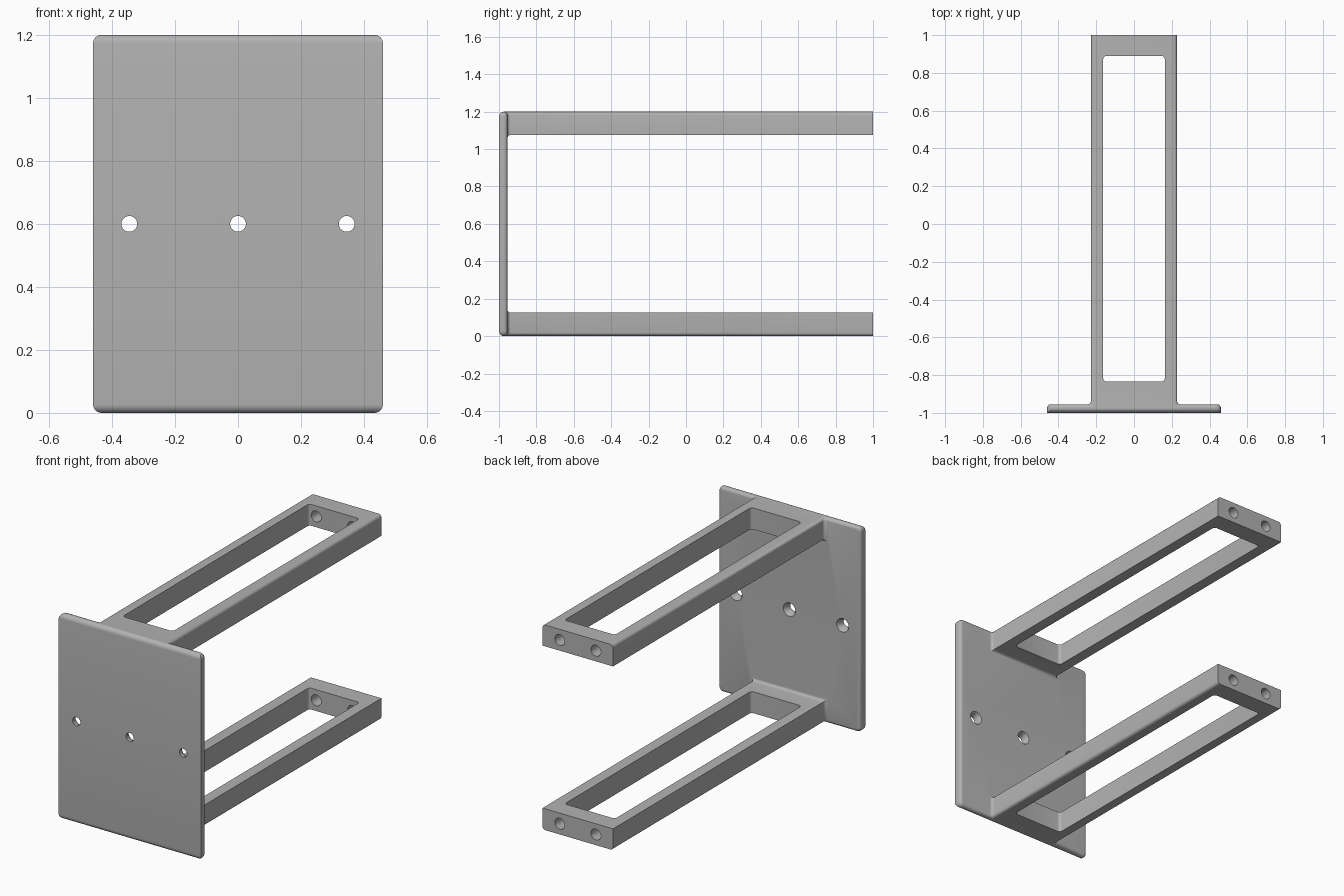
import bpy, bmesh
from math import pi, radians
from mathutils import Matrix, Vector

cube = bpy.data.objects.get("Cube")
if cube:
    bpy.data.objects.remove(cube)

HALF_W, HEIGHT = 0.46, 1.2
ARM_W, ARM_T = 0.228, 0.125
FRONT, PLATE_BACK, END = -1.0, -0.955, 1.0
SOFT = 0.018

grey = bpy.data.materials.new("light grey")
grey.use_nodes = True
colour = (0.45, 0.45, 0.45, 1)
grey.diffuse_color = colour
grey.node_tree.nodes["Principled BSDF"].inputs["Base Color"].default_value = colour


def make_object(name, bm):
    bmesh.ops.recalc_face_normals(bm, faces=bm.faces)
    mesh = bpy.data.meshes.new(name)
    bm.to_mesh(mesh)
    bm.free()
    ob = bpy.data.objects.new(name, mesh)
    bpy.context.collection.objects.link(ob)
    mesh.materials.append(grey)
    return ob


def near(a, b):
    return abs(a - b) < 1e-4


def extrude(bm, faces, depth):
    result = bmesh.ops.extrude_face_region(bm, geom=faces)
    verts = [g for g in result["geom"] if isinstance(g, bmesh.types.BMVert)]
    bmesh.ops.translate(bm, verts=verts, vec=(0, depth, 0))
    return [g for g in result["geom"] if isinstance(g, bmesh.types.BMFace)]


# Plate laid out as a grid, with two cells drawn out into the arms
bm = bmesh.new()
xs = (-HALF_W, -ARM_W, ARM_W, HALF_W)
zs = (0, ARM_T, HEIGHT - ARM_T, HEIGHT)
grid = [[bm.verts.new((x, FRONT, z)) for x in xs] for z in zs]
cells = [bm.faces.new((grid[j][i], grid[j][i + 1], grid[j + 1][i + 1], grid[j + 1][i]))
         for j in range(3) for i in range(3)]
back = extrude(bm, cells, PLATE_BACK - FRONT)
for f in back:
    c = f.calc_center_median()
    if abs(c.x) < ARM_W and abs(c.z - HEIGHT / 2) > 0.5:
        extrude(bm, [f], END - PLATE_BACK)
        if f.is_valid:
            bm.faces.remove(f)
# the grid's own front cells stay as the front face
bmesh.ops.recalc_face_normals(bm, faces=bm.faces)
bmesh.ops.dissolve_limit(bm, angle_limit=radians(1), verts=bm.verts, edges=bm.edges)

# Rounded plate corners
corners = [e for e in bm.edges if all(near(abs(v.co.x), HALF_W) for v in e.verts)
           and near(e.verts[0].co.z, e.verts[1].co.z)]
bmesh.ops.bevel(bm, geom=corners, offset=0.027, segments=6, profile=0.5, affect='EDGES')

# Soft rim, root fillets and outer arm edges
soft = []
for e in bm.edges:
    a, b = (v.co for v in e.verts)
    rim = near(a.y, PLATE_BACK) and near(b.y, PLATE_BACK)
    long_edge = abs(a.y - b.y) > 1 and (near(a.z, 0) or near(a.z, HEIGHT))
    if (rim or long_edge) and e.calc_face_angle(0) > 0.1:
        soft.append(e)
bmesh.ops.bevel(bm, geom=soft, offset=SOFT, segments=5, profile=0.5, affect='EDGES')
bracket = make_object("bracket", bm)


# Cutters
def window_cutter(z):
    bm = bmesh.new()
    y0, y1 = -0.835, 0.89
    bmesh.ops.create_cube(bm, size=1, matrix=Matrix.Translation((0, (y0 + y1) / 2, z))
                          @ Matrix.Diagonal((0.326, y1 - y0, 0.3, 1)))
    upright = [e for e in bm.edges if abs(e.verts[0].co.z - e.verts[1].co.z) > 0.1]
    bmesh.ops.bevel(bm, geom=upright, offset=0.018, segments=5, profile=0.5, affect='EDGES')
    return make_object("window_cutter", bm)


def hole_cutter(x, z, y0, y1, r0, r1):
    bm = bmesh.new()
    bmesh.ops.create_cone(bm, cap_ends=True, segments=32, radius1=r0, radius2=r1, depth=y1 - y0,
                          matrix=Matrix.Translation((x, (y0 + y1) / 2, z))
                          @ Matrix.Rotation(-pi / 2, 4, 'X'))
    return make_object("hole_cutter", bm)


cutters = []
for z in (ARM_T / 2, HEIGHT - ARM_T / 2):
    cutters.append(window_cutter(z))
    for x in (-0.117, 0.117):
        cutters.append(hole_cutter(x, z, 0.8, 1.1, 0.032, 0.032))
for x in (-0.345, 0, 0.345):
    cutters.append(hole_cutter(x, HEIGHT / 2, -1.1, -0.9, 0.025, 0.025))
    cutters.append(hole_cutter(x, HEIGHT / 2, -0.982, -0.952, 0.025, 0.041))

# Apply the cuts, then drop the cutters
bpy.context.view_layer.objects.active = bracket
for c in cutters:
    m = bracket.modifiers.new("cut", 'BOOLEAN')
    m.operation, m.solver, m.object = 'DIFFERENCE', 'EXACT', c
    bpy.ops.object.modifier_apply(modifier=m.name)
    bpy.data.objects.remove(c)

bpy.ops.object.select_all(action='DESELECT')
bracket.select_set(True)
bpy.ops.object.shade_smooth_by_angle(angle=radians(30))
